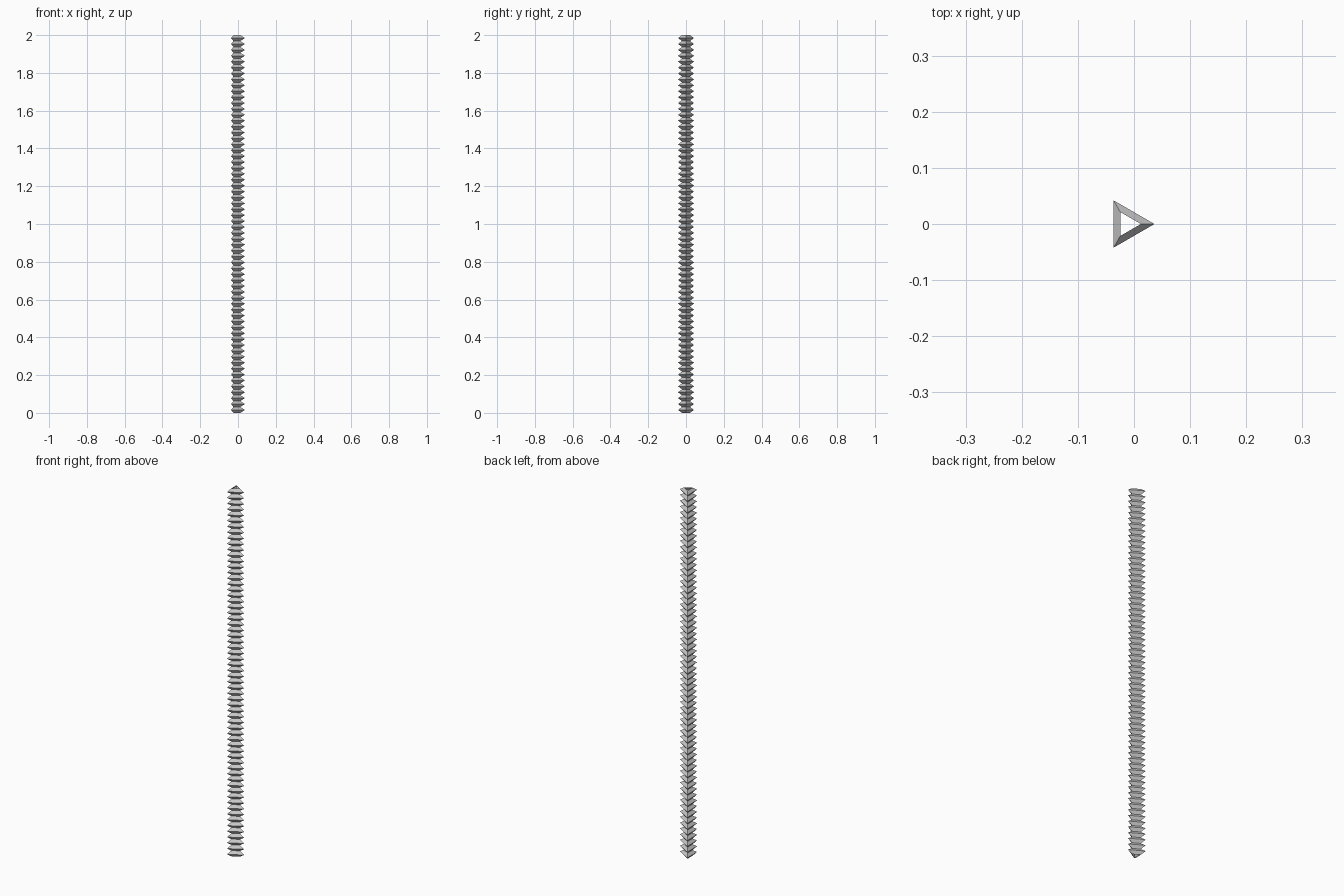
import bpy
import bmesh
from math import cos, sin, pi

if "Cube" in bpy.data.objects:
    bpy.data.objects.remove(bpy.data.objects["Cube"])

TEETH = 64          # number of ridges along the height
HEIGHT = 2.0
R_OUT = 0.0487      # corner radius at each ridge
R_IN = 0.0245       # corner radius at each valley
X_OFF = -R_OUT / 4  # centres the triangle's bounding box


def triangle_ring(bm, radius, z):
    return [bm.verts.new((X_OFF + radius * cos(i * 2 * pi / 3),
                          radius * sin(i * 2 * pi / 3), z)) for i in range(3)]


# Corrugated three-sided tube, open at both ends
bm = bmesh.new()
steps = TEETH * 2
rings = [triangle_ring(bm, R_OUT if k % 2 else R_IN, HEIGHT * k / steps)
         for k in range(steps + 1)]
for low, high in zip(rings, rings[1:]):
    for i in range(3):
        j = (i + 1) % 3
        bm.faces.new((low[i], low[j], high[j], high[i]))

mesh = bpy.data.meshes.new("ribbed_triangular_tube")
bm.to_mesh(mesh)
bm.free()
tube = bpy.data.objects.new("ribbed_triangular_tube", mesh)
bpy.context.collection.objects.link(tube)
